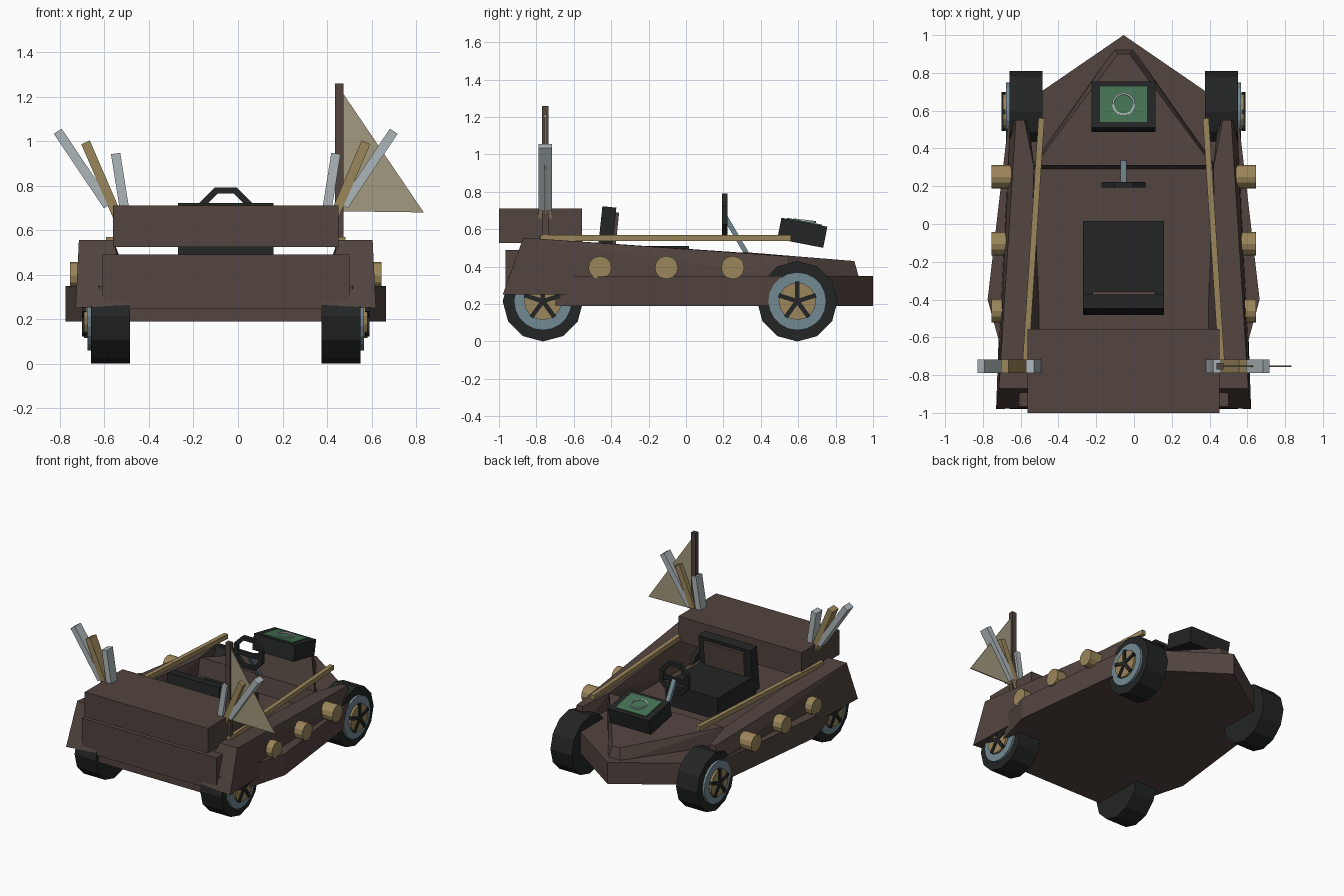
import bpy, bmesh, math
from mathutils import Matrix, Vector

if "Cube" in bpy.data.objects:
    bpy.data.objects.remove(bpy.data.objects["Cube"])

CX = -0.055  # symmetry plane of the kart body


def mat(name, r, g, b):
    m = bpy.data.materials.new(name)
    m.diffuse_color = (r, g, b, 1)
    m.use_nodes = True
    m.node_tree.nodes["Principled BSDF"].inputs["Base Color"].default_value = m.diffuse_color
    return m


BROWN = mat("dark_brown", 0.084, 0.058, 0.050)
GOLD = mat("brass", 0.33, 0.24, 0.105)
STEEL = mat("light_steel", 0.42, 0.47, 0.49)
BLUE = mat("blue_grey", 0.17, 0.25, 0.29)
BLACK = mat("black_rubber", 0.017, 0.018, 0.018)
GREEN = mat("screen_green", 0.06, 0.17, 0.085)
CLOTH = mat("flag_cloth", 0.36, 0.32, 0.21)


def finish(name, bm, m):
    bmesh.ops.recalc_face_normals(bm, faces=bm.faces)
    me = bpy.data.meshes.new(name)
    bm.to_mesh(me)
    bm.free()
    me.materials.append(m)
    ob = bpy.data.objects.new(name, me)
    bpy.context.collection.objects.link(ob)
    return ob


def box(name, c, s, m, rot=None):
    bm = bmesh.new()
    r = rot if rot else Matrix.Identity(4)
    bmesh.ops.create_cube(bm, size=1, matrix=Matrix.Translation(c) @ r @ Matrix.Diagonal((*s, 1)))
    return finish(name, bm, m)


def hull(name, pts, m):
    bm = bmesh.new()
    for p in pts:
        bm.verts.new((CX + p[0], p[1], p[2]))
    bmesh.ops.convex_hull(bm, input=bm.verts[:])
    bmesh.ops.dissolve_limit(bm, angle_limit=0.01, verts=bm.verts[:], edges=bm.edges[:])
    return finish(name, bm, m)


def prism(name, outline, z0, z1, m):
    bm = bmesh.new()
    f = bm.faces.new([bm.verts.new((CX + x, y, z0)) for x, y in outline])
    ext = bmesh.ops.extrude_face_region(bm, geom=[f])["geom"]
    bmesh.ops.translate(bm, vec=(0, 0, z1 - z0), verts=[v for v in ext if isinstance(v, bmesh.types.BMVert)])
    return finish(name, bm, m)


def disc_x(name, x0, x1, y, z, r, n, m, r2=None):
    """Cylinder lying along x; r2 is the radius at x1."""
    bm = bmesh.new()
    flip = Matrix.Rotation(math.pi / 2 if x1 > x0 else -math.pi / 2, 4, 'Y')
    bmesh.ops.create_cone(bm, cap_ends=True, segments=n, radius1=r, radius2=r2 or r, depth=abs(x1 - x0),
                          matrix=Matrix.Translation(((x0 + x1) / 2, y, z)) @ flip)
    return finish(name, bm, m)


def torus(name, mtx, R, r, n, k, m, phase=0):
    bm = bmesh.new()
    rings = []
    for i in range(n):
        a = 2 * math.pi * i / n + phase
        rings.append([bm.verts.new(mtx @ Vector(((R + r * math.cos(b)) * math.cos(a),
                                                 (R + r * math.cos(b)) * math.sin(a), r * math.sin(b))))
                      for b in (2 * math.pi * (j + .5) / k for j in range(k))])
    for i in range(n):
        for j in range(k):
            p, q = rings[i], rings[(i + 1) % n]
            bm.faces.new((p[j], q[j], q[(j + 1) % k], p[(j + 1) % k]))
    return finish(name, bm, m)


def beam(name, a, b, w, d, m):
    """Square bar from a to b."""
    a, b = Vector(a), Vector(b)
    rot = (b - a).to_track_quat('Z', 'Y').to_matrix().to_4x4()
    return box(name, (a + b) / 2, (w, d, (b - a).length), m, rot)


# Lower hull, pointed at the nose
prism("lower_hull", [(0, 1.0), (-.605, .585), (-.72, -.40), (-.57, -.95),
                     (.57, -.95), (.72, -.40), (.605, .585)], .19, .35, BROWN)

# Sloping nose cover
hull("nose_cover", [(s * x, y, z) for s in (-1, 1) for x, y, z in
                    [(.03, .90, .43), (.05, .925, .34), (.47, .31, .478), (.50, .29, .34)]], BROWN)

# Rear panel and big rear box
box("rear_panel", (CX, -.925, .3675), (1.11, .08, .245), BROWN)
box("rear_box", (CX, -.778, .618), (1.015, .445, .185), BROWN)

for s, side in ((-1, "left"), (1, "right")):
    # Side wall
    hull(side + "_side_wall", [(s * x, y, z) for x, y, z in [
        (.675, -.98, .25), (.43, -.97, .265), (.66, -.87, .555), (.505, -.87, .555),
        (.475, .30, .475), (.525, .55, .455), (.57, .55, .455), (.60, .55, .34),
        (.50, .55, .34), (.66, -.55, .25), (.47, -.55, .26), (.48, .30, .34)]], BROWN)
    # Brass hand rail
    beam(side + "_rail", (CX + s * .522, -.78, .553), (CX + s * .435, .56, .553), .032, .034, GOLD)
    # Side bolts
    for i, y in enumerate((-.46, -.105, .25)):
        disc_x(f"{side}_bolt_{i}", CX + s * .58, CX + s * .70, y, .395, .062, 12, GOLD)
    # Fanned fins
    for i, (bx, bz, tx, tz, m) in enumerate([(.44, .60, .495, .945, STEEL),
                                             (.46, .60, .63, .995, GOLD),
                                             (.53, .71, .755, 1.045, STEEL)]):
        beam(f"{side}_fin_{i}", (CX + s * bx, -.753, bz), (CX + s * tx, -.753, tz), .072, .042, m)
    # Wheels with ring, hub disc and star of spokes
    for y, end in ((.595, "nose"), (-.765, "rear")):
        n = f"{side}_{end}_"
        disc_x(n + "tyre", CX + s * .43, CX + s * .605, y, .215, .215, 12, BLACK)
        disc_x(n + "rim", CX + s * .59, CX + s * .622, y, .215, .155, 20, BLUE)
        disc_x(n + "hub", CX + s * .60, CX + s * .638, y, .215, .10, 16, GOLD)
        for k in range(5):
            a = 2 * math.pi * k / 5
            c = (CX + s * .636, y + .052 * math.sin(a), .215 + .052 * math.cos(a))
            box(f"{n}spoke_{k}", c, (.02, .024, .105), BLACK, Matrix.Rotation(-a, 4, 'X'))

# Seat
box("seat_cushion", (CX, -.215, .425), (.43, .46, .17), BLACK)
lean = Matrix.Rotation(math.radians(-6), 4, 'X')
box("seat_back", (CX, -.427, .555), (.43, .075, .33), BLACK, lean)
box("seat_back_pad", (CX, -.382, .60), (.33, .03, .18), BROWN, lean)

# Steering wheel and column
torus("steering_wheel", Matrix.Translation((CX, .207, .675)) @ Matrix.Rotation(math.pi / 2, 4, 'X'),
      .112, .021, 8, 4, BLACK, math.pi / 8)
box("steering_spoke", (CX, .207, .665), (.20, .02, .03), BLACK)
beam("steering_column", (CX, .21, .665), (CX, .33, .46), .032, .026, BLUE)

# Tilted instrument box with green screen and ring
tilt = Matrix.Translation((CX, .622, .581)) @ Matrix.Rotation(math.radians(-11), 4, 'X')
rot = tilt.to_3x3().to_4x4()
box("instrument_box", tilt @ Vector((0, 0, 0)), (.34, .25, .115), BLACK, rot)
box("instrument_screen", tilt @ Vector((0, 0, .0585)), (.25, .19, .009), GREEN, rot)
torus("instrument_ring", tilt @ Matrix.Translation((0, 0, .066)) @ Matrix.Rotation(math.radians(4), 4, 'X'),
      .056, .007, 16, 4, STEEL)

# Flag pole and pennant
box("flag_pole", (.455, -.753, .88), (.038, .036, .76), BROWN)
bm = bmesh.new()
tri = [(.472, 1.215), (.835, .68), (.472, .685)]
a, b = [[bm.verts.new((x, y, z)) for x, z in tri] for y in (-.757, -.749)]
bm.faces.new(a)
bm.faces.new(b[::-1])
for i in range(3):
    bm.faces.new((a[i], b[i], b[(i + 1) % 3], a[(i + 1) % 3]))
finish("pennant", bm, CLOTH)
